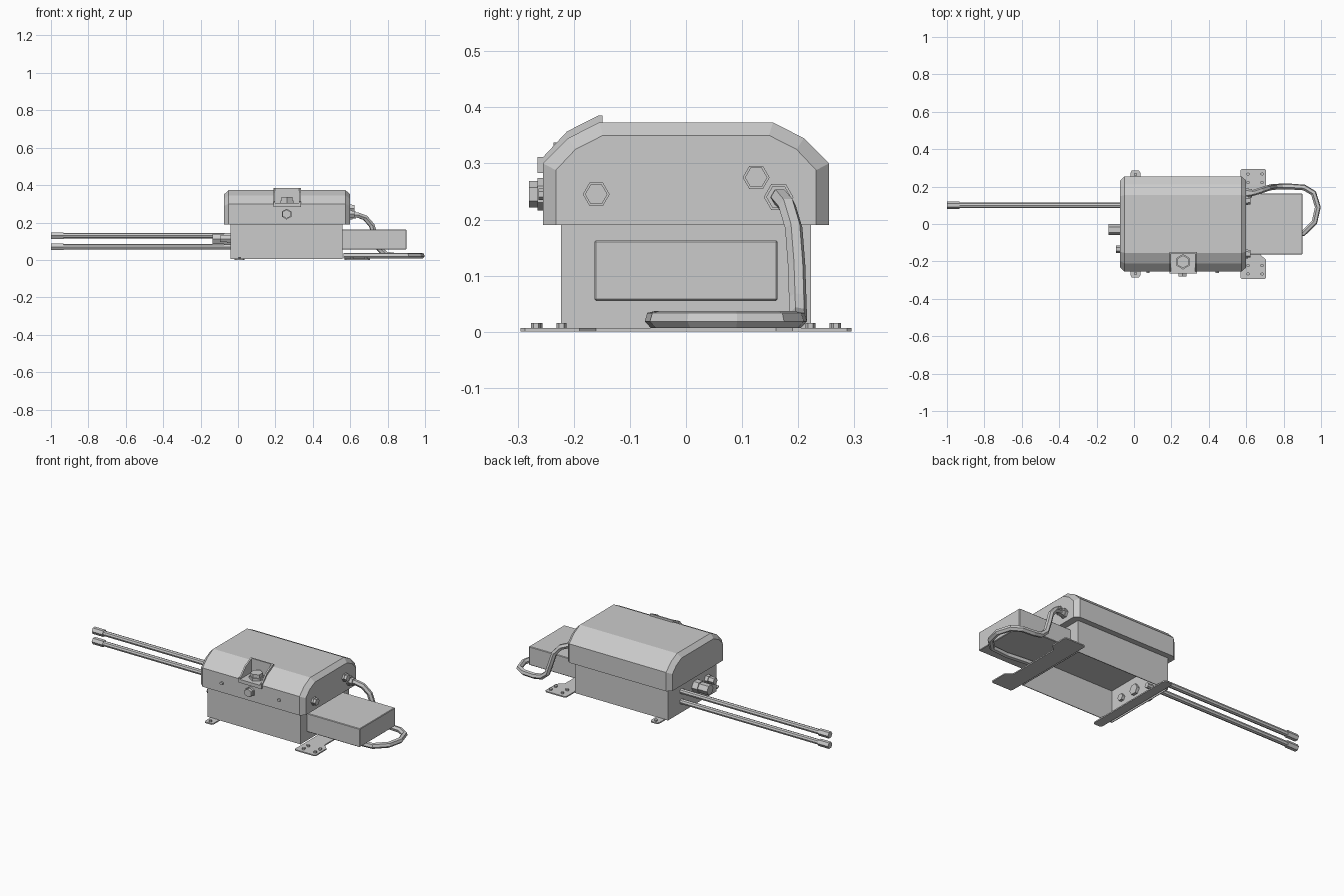
import bpy, bmesh, math
from mathutils import Vector

if "Cube" in bpy.data.objects:
    bpy.data.objects.remove(bpy.data.objects["Cube"])


def finish(name, bm):
    bmesh.ops.recalc_face_normals(bm, faces=bm.faces[:])
    me = bpy.data.meshes.new(name)
    bm.to_mesh(me)
    bm.free()
    ob = bpy.data.objects.new(name, me)
    bpy.context.collection.objects.link(ob)
    return ob


def box(name, x, y, z, bevel=0.0):
    bm = bmesh.new()
    bmesh.ops.create_cube(bm, size=1)
    for v in bm.verts:
        v.co = Vector([(r[0] + r[1]) / 2 + c * (r[1] - r[0]) for c, r in zip(v.co, (x, y, z))])
    ob = finish(name, bm)
    if bevel:
        m = ob.modifiers.new("bevel", 'BEVEL')
        m.width, m.segments = bevel, 1
    return ob


def rod(name, a, b, r, n=6):
    """Solid cylinder with n sides running from a to b."""
    a, b = Vector(a), Vector(b)
    bm = bmesh.new()
    bmesh.ops.create_cone(bm, cap_ends=True, segments=n, radius1=r, radius2=r, depth=(b - a).length)
    ob = finish(name, bm)
    ob.location = (a + b) / 2
    ob.rotation_mode = 'QUATERNION'
    ob.rotation_quaternion = Vector((0, 0, 1)).rotation_difference(b - a)
    return ob


def nut(name, p, d, r, h):
    """Hex head on a wider flat washer."""
    p, d = Vector(p), Vector(d)
    rod(name + "_washer", p - d * 0.005, p + d * h * 0.4, r * 1.2)
    return rod(name, p, p + d * h, r)


def loft(name, rings):
    bm = bmesh.new()
    rows = [[bm.verts.new(p) for p in ring] for ring in rings]
    n = len(rows[0])
    for a, b in zip(rows, rows[1:]):
        for i in range(n):
            bm.faces.new((a[i], a[(i + 1) % n], b[(i + 1) % n], b[i]))
    bm.faces.new(rows[0])
    bm.faces.new(rows[-1])
    return finish(name, bm)


def plate(name, outline, z0, z1):
    return loft(name, [[(x, y, z) for x, y in outline] for z in (z0, z1)])


# Housing: four thin walls, open underneath
bm = bmesh.new()
bmesh.ops.create_cube(bm, size=1)
for v in bm.verts:
    v.co = (0.26 + v.co.x * 0.6, v.co.y * 0.446, 0.1 + v.co.z * 0.19)
bmesh.ops.delete(bm, geom=[f for f in bm.faces if f.calc_center_median().z < 0.02], context='FACES')
body = finish("housing", bm)
m = body.modifiers.new("walls", 'SOLIDIFY')
m.thickness = 0.006

# Lid: arched section with chamfered ends
half = [(0.255, 0.19), (0.255, 0.30), (0.21, 0.345), (0.155, 0.373)]
inner = [(0.232, 0.19), (0.232, 0.288), (0.197, 0.325), (0.148, 0.350)]


def section(x, h):
    return [(x, y, z) for y, z in h] + [(x, -y, z) for y, z in reversed(h)]


lid = loft("lid", [section(-0.075, inner), section(-0.05, half),
                   section(0.575, half), section(0.60, inner)])

# Pocket cut into the front of the lid
cutter = box("pocket_cutter", (0.195, 0.33), (-0.30, -0.155), (0.295, 0.45))
cutter.hide_render = True
cutter.hide_viewport = True
cut = lid.modifiers.new("pocket", 'BOOLEAN')
cut.object = cutter
cut.solver = 'EXACT'

# Pocket liner: side walls, back wall, floor and nut
side = [(-0.265, 0.283), (-0.265, 0.311), (-0.255, 0.311), (-0.212, 0.357),
        (-0.157, 0.385), (-0.149, 0.385), (-0.149, 0.283)]
for i, x in enumerate((0.189, 0.327)):
    loft(f"pocket_side_{i}", [[(x + o, y, z) for y, z in side] for o in (0, 0.009)])
box("pocket_back", (0.189, 0.336), (-0.157, -0.149), (0.283, 0.385))
box("pocket_floor", (0.189, 0.336), (-0.265, -0.15), (0.283, 0.303))
nut("pocket_nut", (0.262, -0.202, 0.303), (0, 0, 1), 0.034, 0.034)

# Front plug and screws, repeated screws on the right end
nut("front_plug", (0.26, -0.255, 0.245), (0, -1, 0), 0.024, 0.025)
for i, x in enumerate((0.075, 0.445)):
    rod(f"front_screw_{i}", (x, -0.25, 0.245), (x, -0.263, 0.245), 0.01)
for i, (y, z) in enumerate(((-0.16, 0.245), (0.125, 0.275))):
    nut(f"end_bolt_{i}", (0.60, y, z), (1, 0, 0), 0.02, 0.024)
nut("cable_gland", (0.60, 0.165, 0.24), (1, 0, 0), 0.022, 0.032)

# Side box
box("side_box", (0.555, 0.90), (-0.163, 0.163), (0.055, 0.163), 0.003)

# Flexible cable
cu = bpy.data.curves.new("cable", 'CURVE')
cu.dimensions = '3D'
cu.bevel_depth = 0.016
cu.bevel_resolution = 1
cu.use_fill_caps = True
path = [(0.60, 0.165, 0.24), (0.64, 0.167, 0.24), (0.68, 0.18, 0.225), (0.715, 0.192, 0.185),
        (0.735, 0.197, 0.12), (0.755, 0.199, 0.06), (0.79, 0.2, 0.03), (0.84, 0.2, 0.022),
        (0.91, 0.195, 0.022), (0.96, 0.165, 0.022), (0.983, 0.09, 0.022), (0.965, 0.01, 0.022),
        (0.905, -0.05, 0.022), (0.80, -0.058, 0.022), (0.68, -0.045, 0.022), (0.565, -0.04, 0.022)]
sp = cu.splines.new('POLY')
sp.points.add(len(path) - 1)
for q, p in zip(sp.points, path):
    q.co = (*p, 1)
sp.use_smooth = False
bpy.context.collection.objects.link(bpy.data.objects.new("cable", cu))

# Two long pipes with end fittings
for i, z in enumerate((0.13, 0.07)):
    rod(f"pipe_{i}", (-0.96, 0.1, z), (0.0, 0.1, z), 0.015, 8)
    rod(f"pipe_fitting_{i}", (-1.0, 0.1, z), (-0.932, 0.1, z), 0.02)

# Left-end connectors
rod("port_body", (-0.135, -0.03, 0.112), (-0.02, -0.03, 0.112), 0.03)
rod("port_collar", (-0.075, -0.03, 0.112), (-0.04, -0.03, 0.112), 0.036)
rod("small_port", (-0.095, -0.135, 0.112), (-0.02, -0.135, 0.112), 0.02)
rod("small_port_collar", (-0.06, -0.135, 0.112), (-0.04, -0.135, 0.112), 0.025)

# Wide mounting plate with flared tabs and bolts
q = [(0.705, 0.19), (0.705, 0.287), (0.697, 0.295), (0.578, 0.295), (0.57, 0.287), (0.57, 0.19)]
outline = [(0.67, 0.16)] + q + [(0.57, 0.16)]
plate("wide_mount", outline + [(x, -y) for x, y in reversed(outline)], 0.0, 0.007)
for s in (-1, 1):
    for x in (0.61, 0.685):
        for y in (0.267, 0.222):
            rod(f"mount_bolt_{x}_{s * y:.2f}", (x, s * y, 0.005), (x, s * y, 0.016), 0.009)

# Narrow mounting strip with clipped ends
tip = [(0.035, 0.272), (0.027, 0.285), (-0.012, 0.285), (-0.02, 0.272)]
plate("narrow_mount", tip + [(x, -y) for x, y in reversed(tip)], 0.0, 0.007)
for s in (-1, 1):
    rod(f"strip_bolt_{s}", (0.008, s * 0.265, 0.005), (0.008, s * 0.265, 0.016), 0.009)
